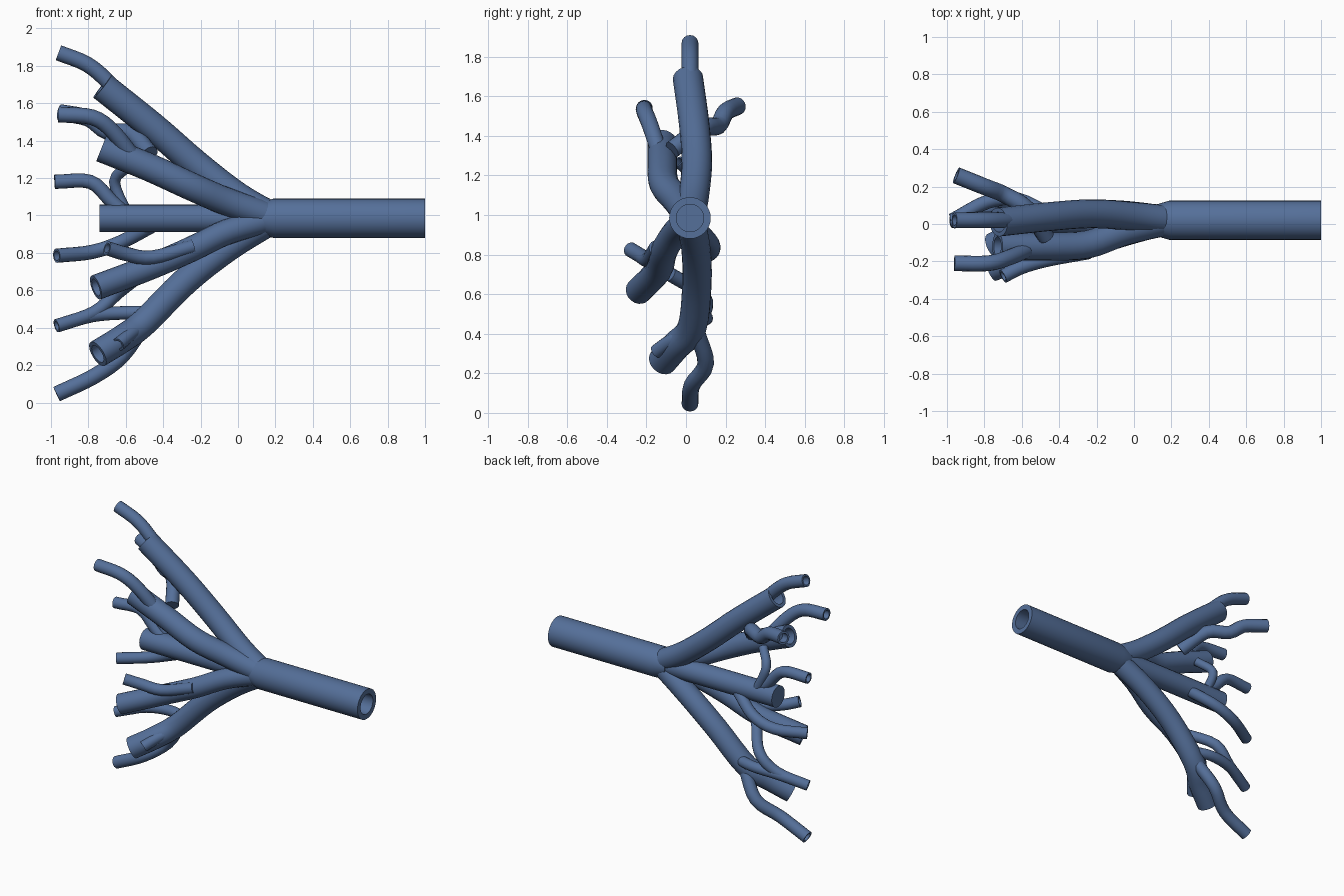
import bpy, bmesh, math
from mathutils import Vector

cube = bpy.data.objects.get("Cube")
if cube:
    bpy.data.objects.remove(cube, do_unlink=True)

blue = bpy.data.materials.new("slate_blue")
blue.use_nodes = True
COLOUR = (0.09, 0.16, 0.32, 1)
blue.diffuse_color = COLOUR
blue.node_tree.nodes["Principled BSDF"].inputs["Base Color"].default_value = COLOUR


def smooth_path(points, steps):
    """Catmull-Rom curve through the points."""
    p = [Vector(q) for q in points]
    p = [2 * p[0] - p[1]] + p + [2 * p[-1] - p[-2]]
    out = []
    for a, b, c, d in zip(p, p[1:], p[2:], p[3:]):
        for i in range(steps):
            t = i / steps
            out.append(0.5 * (2 * b + (c - a) * t + (2 * a - 5 * b + 4 * c - d) * t * t
                              + (3 * b - a - 3 * c + d) * t ** 3))
    return out + [p[-2]]


def tube(name, points, radius, bore=0.7, depth=0.1, sides=20, steps=4, start_scale=1):
    """Round tube along a path, with a blind bore in its far end."""
    path = smooth_path(points, steps)
    rings = []
    for i, centre in enumerate(path):
        tangent = (path[min(i + 1, len(path) - 1)] - path[max(i - 1, 0)]).normalized()
        rings.append((centre, tangent, radius * (start_scale if i == 0 else 1)))
    if bore:
        end, direction, _ = rings[-1]
        rings.append((end, direction, radius * bore))
        rings.append((end - direction * depth, direction, radius * bore))
    bm = bmesh.new()
    loops = []
    for centre, tangent, r in rings:
        u = Vector((0, 1, 0)).cross(tangent).normalized()
        v = tangent.cross(u)
        loops.append([bm.verts.new(centre + r * (u * math.cos(a) + v * math.sin(a)))
                      for a in (2 * math.pi * k / sides for k in range(sides))])
    for lo, hi in zip(loops, loops[1:]):
        for k in range(sides):
            n = (k + 1) % sides
            bm.faces.new((lo[k], lo[n], hi[n], hi[k]))
    bm.faces.new(loops[0][::-1])
    bm.faces.new(loops[-1])
    bmesh.ops.recalc_face_normals(bm, faces=bm.faces)
    mesh = bpy.data.meshes.new(name)
    bm.to_mesh(mesh)
    bm.free()
    mesh.materials.append(blue)
    ob = bpy.data.objects.new(name, mesh)
    bpy.context.collection.objects.link(ob)
    bpy.ops.object.select_all(action='DESELECT')
    ob.select_set(True)
    bpy.context.view_layer.objects.active = ob
    bpy.ops.object.shade_smooth_by_angle(angle=math.radians(40))


# Trunk, tapering into the fork
tube("trunk", [(0.1, 0.02, 0.985), (0.19, 0.02, 0.985), (1, 0.02, 0.985)], 0.105,
     bore=0.66, depth=0.75, sides=32, steps=1, start_scale=0.75)

# Five main branches
FORK = (0.2, 0.02, 0.985)
tube("top_branch", [FORK, (0, 0.04, 1.1), (-0.22, 0.055, 1.27), (-0.45, 0.04, 1.47),
                    (-0.725, 0.01, 1.69)], 0.077)
tube("upper_branch", [FORK, (-0.05, -0.04, 1.07), (-0.25, -0.11, 1.155),
                      (-0.48, -0.12, 1.26), (-0.73, -0.12, 1.36)], 0.075)
tube("middle_branch", [FORK, (-0.3, 0.02, 0.985), (-0.74, 0.02, 0.985)], 0.074, bore=0)
tube("lower_branch", [FORK, (-0.05, -0.05, 0.915), (-0.25, -0.11, 0.82),
                      (-0.48, -0.14, 0.72), (-0.76, -0.24, 0.615)], 0.068)
tube("bottom_branch", [FORK, (-0.05, 0.05, 0.83), (-0.28, 0.055, 0.65),
                       (-0.5, 0.03, 0.43), (-0.62, -0.05, 0.34), (-0.75, -0.12, 0.26)], 0.074)

# Thin twigs: name, radius, path
TWIGS = [
    ("top_twig", 0.042, [(-0.6, 0.02, 1.6), (-0.7, 0.02, 1.72), (-0.81, 0.02, 1.81),
                         (-0.96, 0.02, 1.87)]),
    ("upper_front_twig", 0.042, [(-0.55, -0.13, 1.3), (-0.67, -0.18, 1.45),
                                 (-0.78, -0.21, 1.525), (-0.96, -0.21, 1.54)]),
    ("upper_back_twig", 0.045, [(-0.47, -0.07, 1.33), (-0.57, 0.08, 1.44),
                                (-0.7, 0.16, 1.45), (-0.8, 0.2, 1.52), (-0.95, 0.26, 1.55)]),
    ("middle_upper_twig", 0.038, [(-0.58, 0.03, 0.99), (-0.68, 0.03, 1.08),
                                  (-0.79, 0.03, 1.18), (-0.98, 0.02, 1.18)]),
    ("middle_link_twig", 0.03, [(-0.59, 0.05, 1.0), (-0.66, 0.04, 1.18),
                                (-0.58, -0.04, 1.27)]),
    ("middle_lower_twig", 0.038, [(-0.45, 0.05, 0.95), (-0.62, 0.13, 0.86),
                                  (-0.78, 0.12, 0.805), (-0.97, 0.02, 0.785)]),
    ("lower_front_twig", 0.038, [(-0.24, -0.15, 0.835), (-0.46, -0.19, 0.775),
                                 (-0.6, -0.23, 0.795), (-0.7, -0.28, 0.825)]),
    ("lower_back_twig", 0.036, [(-0.5, -0.08, 0.7), (-0.64, 0.09, 0.59),
                                (-0.77, 0.08, 0.48), (-0.97, 0.01, 0.41)]),
    ("bottom_upper_twig", 0.036, [(-0.45, 0.06, 0.48), (-0.6, 0.1, 0.48),
                                  (-0.78, 0.08, 0.465), (-0.97, 0.01, 0.41)]),
    ("bottom_tip_twig", 0.042, [(-0.5, 0.05, 0.42), (-0.62, 0.1, 0.25),
                                (-0.77, 0.03, 0.14), (-0.97, 0.02, 0.045)]),
    ("bottom_front_stub", 0.036, [(-0.52, 0.0, 0.4), (-0.58, -0.08, 0.36),
                                  (-0.64, -0.15, 0.31)]),
]
for name, radius, points in TWIGS:
    tube(name, points, radius, depth=0.06, sides=16)
